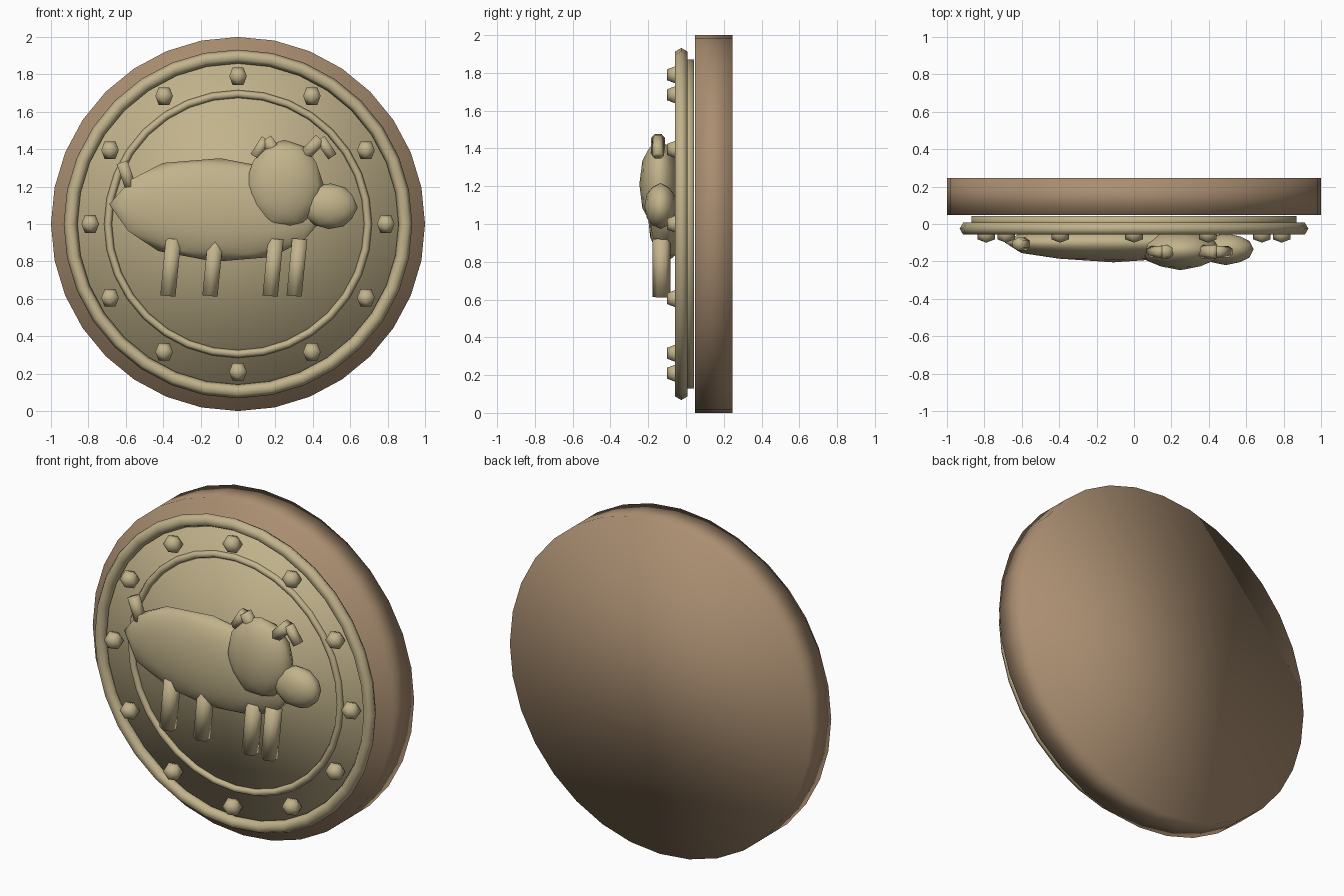
import bpy
import math
from mathutils import Vector

if "Cube" in bpy.data.objects:
    bpy.data.objects.remove(bpy.data.objects["Cube"])


def material(name, rgb):
    m = bpy.data.materials.new(name)
    m.use_nodes = True
    m.diffuse_color = (*rgb, 1)
    m.node_tree.nodes["Principled BSDF"].inputs["Base Color"].default_value = (*rgb, 1)
    return m


BROWN = material("brown wood", (0.40, 0.27, 0.165))
GOLD = material("pale gold", (0.54, 0.45, 0.26))
FACING = (math.pi / 2, 0, 0)  # turns a part's own z axis to the front
ICO_TURN = -math.atan(2) / 2  # lines an icosahedron's edges up with the axes
CENTRE_Z = 1.0


def finish(name, mat):
    ob = bpy.context.object
    ob.name = name
    ob.data.materials.append(mat)
    bpy.ops.object.shade_smooth()
    return ob


def disc(name, radius, y_front, y_back, mat):
    bpy.ops.mesh.primitive_cylinder_add(
        vertices=32, radius=radius, depth=y_back - y_front,
        location=(0, (y_front + y_back) / 2, CENTRE_Z), rotation=FACING)
    finish(name, mat)


def ring(name, major, minor, y):
    bpy.ops.mesh.primitive_torus_add(
        major_radius=major, minor_radius=minor, major_segments=32,
        minor_segments=6, location=(0, y, CENTRE_Z), rotation=FACING)
    finish(name, GOLD)


def faceted_ball(name, centre, size, tilt=0, detail=2):
    bpy.ops.mesh.primitive_ico_sphere_add(
        subdivisions=detail, radius=1, rotation=(0, ICO_TURN, 0))
    bpy.ops.object.transform_apply(location=False, rotation=True, scale=False)
    ob = finish(name, GOLD)
    ob.scale = size
    ob.rotation_euler = (0, tilt, 0)
    ob.location = centre


def rod(name, start, end, radius, y):
    # Six-sided, with one edge facing the front
    a, b = Vector((start[0], y, start[1])), Vector((end[0], y, end[1]))
    d = b - a
    bpy.ops.mesh.primitive_cylinder_add(
        vertices=6, radius=radius, depth=d.length, location=(a + b) / 2,
        rotation=(0, math.atan2(d.x, d.z), 0))
    finish(name, GOLD)


# Discs and raised rims
disc("backing_disc", 1.0, 0.047, 0.247, BROWN)
disc("face_plate", 0.87, -0.015, 0.042, GOLD)
ring("outer_rim", 0.895, 0.037, -0.025)
ring("inner_rim", 0.695, 0.021, -0.02)

# Studs around the border
for i in range(12):
    a = i * math.tau / 12
    faceted_ball(f"stud_{i + 1}",
                 (0.79 * math.sin(a), -0.053, CENTRE_Z + 0.79 * math.cos(a)),
                 (0.055, 0.055, 0.055), detail=1)

# Animal in relief
faceted_ball("body", (-0.11, -0.1, 1.075), (0.58, 0.105, 0.277), math.radians(3))
faceted_ball("head", (0.248, -0.14, 1.21), (0.21, 0.107, 0.24))
faceted_ball("snout", (0.49, -0.135, 1.095), (0.15, 0.085, 0.122), math.radians(3))

for i, x in enumerate((-0.375, -0.15, 0.172, 0.3)):
    rod(f"leg_{i + 1}", (x, 0.615), (x + 0.03, 0.92), 0.047, -0.13)

rod("tail", (-0.575, 1.2), (-0.62, 1.33), 0.035, -0.107)

# Bent ears, each of two short pieces
rod("rear_ear_base", (0.21, 1.37), (0.15, 1.455), 0.037, -0.148)
rod("rear_ear_tip", (0.15, 1.455), (0.09, 1.36), 0.031, -0.148)
rod("front_ear_base", (0.36, 1.37), (0.44, 1.455), 0.037, -0.148)
rod("front_ear_tip", (0.44, 1.455), (0.505, 1.36), 0.031, -0.148)
